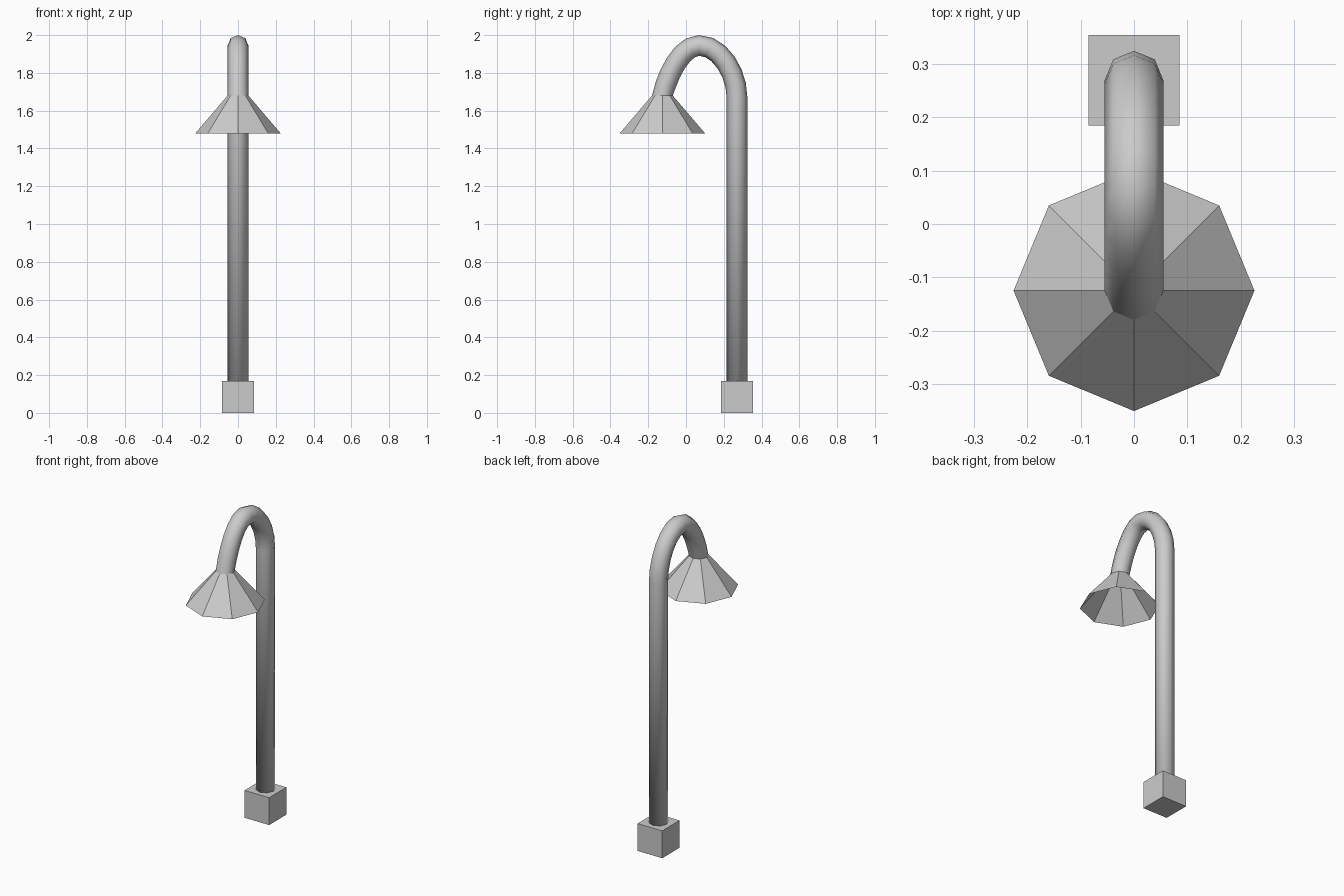
import bpy, bmesh, math
from mathutils import Vector
from mathutils.geometry import interpolate_bezier

if "Cube" in bpy.data.objects:
    bpy.data.objects.remove(bpy.data.objects["Cube"])

SIDES = 8
R = 0.055
POLE_Y, LAMP_Y = 0.27, -0.125


def loft(name, rings, smooth, caps=False):
    """Skin a list of equal-length vertex rings into one object."""
    bm = bmesh.new()
    loops = [[bm.verts.new(p) for p in ring] for ring in rings]
    for a, b in zip(loops, loops[1:]):
        for i in range(SIDES):
            j = (i + 1) % SIDES
            bm.faces.new((a[i], a[j], b[j], b[i]))
    if caps:
        bm.faces.new(loops[0][::-1])
    for f in bm.faces:
        f.smooth = smooth
    bmesh.ops.recalc_face_normals(bm, faces=bm.faces)
    mesh = bpy.data.meshes.new(name)
    bm.to_mesh(mesh)
    bm.free()
    obj = bpy.data.objects.new(name, mesh)
    bpy.context.collection.objects.link(obj)
    return obj


def ring(centre, radius, side):
    """Octagon spanned by the x axis and the given side vector."""
    angles = [2 * math.pi * i / SIDES for i in range(SIDES)]
    return [centre + radius * (math.cos(a) * Vector((1, 0, 0)) + math.sin(a) * side)
            for a in angles]


def yz(y, z):
    return Vector((0, y, z))


# base block
bpy.ops.mesh.primitive_cube_add(size=0.17, location=(0, POLE_Y, 0.085))
bpy.context.object.name = "base"

# pole with hooked top, swept along its centreline
rise = interpolate_bezier(yz(POLE_Y, 1.67), yz(POLE_Y, 1.80), yz(0.18, 1.945), yz(0.07, 1.945), 7)
fall = interpolate_bezier(yz(0.07, 1.945), yz(-0.025, 1.945), yz(-0.097, 1.79), yz(LAMP_Y, 1.68), 7)
path = [yz(POLE_Y, 0.165)] + rise + fall[1:]
rings = []
for i, p in enumerate(path):
    if i < 2:
        t = Vector((0, 0, 1))
    elif i == len(path) - 1:
        t = Vector((0, 0, -1))
    else:
        t = ((path[i + 1] - p).normalized() + (p - path[i - 1]).normalized()).normalized()
    rings.append(ring(p, R, Vector((0, t.z, -t.y))))
loft("pole", rings, True, caps=True)

# open conical lamp shade
side = Vector((0, 1, 0))
loft("lamp_shade", [ring(yz(LAMP_Y, 1.48), 0.226, side),
                    ring(yz(LAMP_Y, 1.68), R, side)], False)
